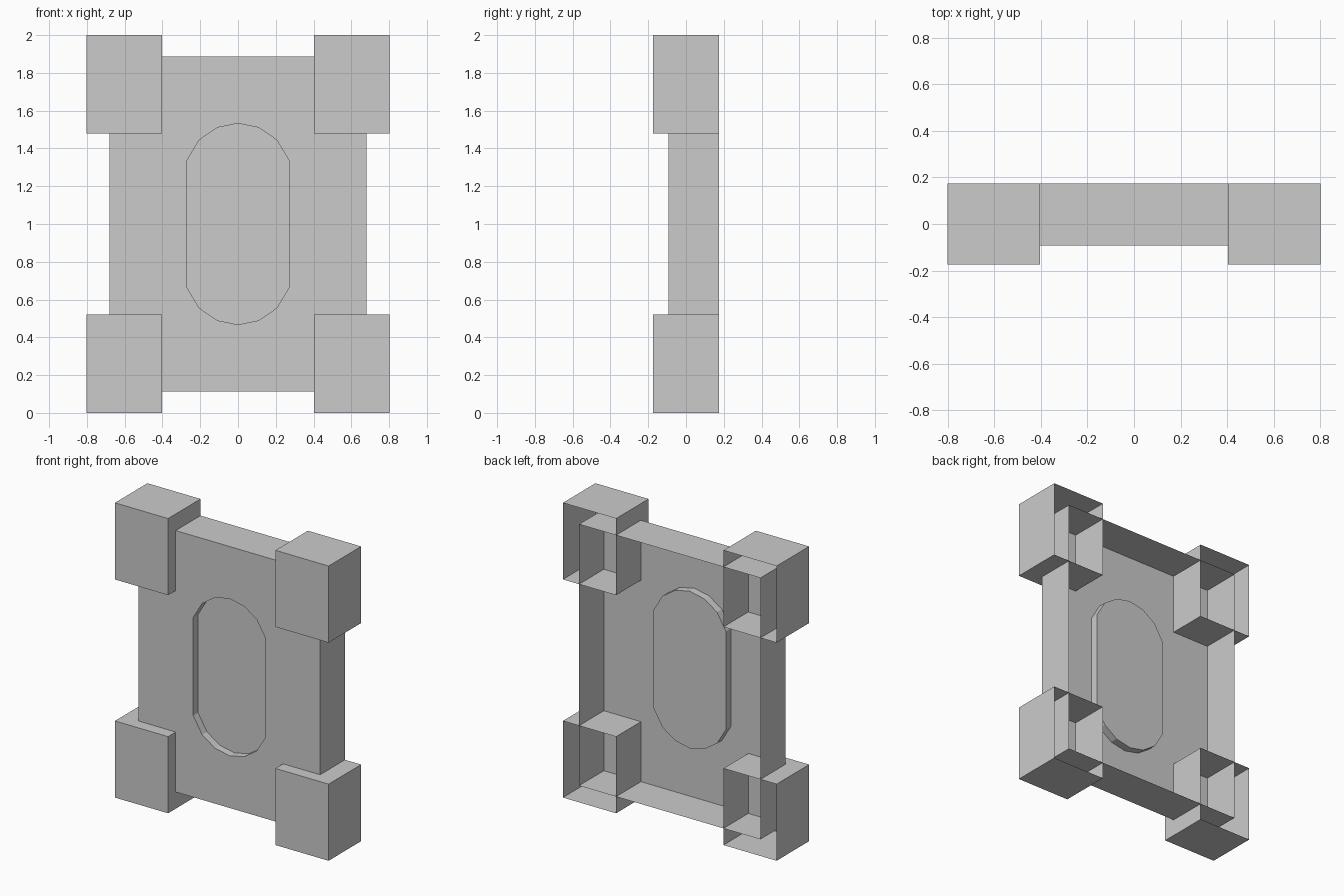
import bpy, bmesh

if "Cube" in bpy.data.objects:
    bpy.data.objects.remove(bpy.data.objects["Cube"])

BACK = 0.174      # open rear rim
PLATE = -0.092    # front face of the panel
FLOOR = -0.04     # floor of the oval recess
FRONT = -0.174    # front face of the corner blocks
MID = 1.0         # mid height


def finish(bm, name):
    bmesh.ops.recalc_face_normals(bm, faces=bm.faces[:])
    mesh = bpy.data.meshes.new(name)
    bm.to_mesh(mesh)
    bm.free()
    obj = bpy.data.objects.new(name, mesh)
    bpy.context.collection.objects.link(obj)
    return obj


def ring(bm, pts, y):
    return [bm.verts.new((x, y, z)) for x, z in pts]


def walls(bm, a, b):
    n = len(a)
    for i in range(n):
        j = (i + 1) % n
        bm.faces.new((a[i], a[j], b[j], b[i]))


def rect(x0, x1, z0, z1):
    return [(x0, z0), (x1, z0), (x1, z1), (x0, z1)]


# Oval outline, mirrored from one quarter
quarter = [(0.272, 0.333), (0.205, 0.445), (0.11, 0.51), (0, 0.533)]
upper = quarter + [(-x, z) for x, z in quarter[-2::-1]]
oval = [(x, MID + z) for x, z in upper] + [(-x, MID - z) for x, z in upper]

# Panel: open-backed shell with a recessed oval in the front plate
bm = bmesh.new()
outer = rect(-0.681, 0.681, 0.113, 1.887)
front = ring(bm, outer, PLATE)
walls(bm, front, ring(bm, outer, BACK))
lip = ring(bm, oval, PLATE)
base = ring(bm, oval, FLOOR)
walls(bm, lip, base)
bm.faces.new(base)
loops = []
for loop in (front, lip):
    for i, v in enumerate(loop):
        loops.append(bm.edges.get((v, loop[(i + 1) % len(loop)])))
bmesh.ops.triangle_fill(bm, edges=loops, use_beauty=True, use_dissolve=False,
                        normal=(0, -1, 0))
finish(bm, "panel")

# Corner blocks: open-backed boxes
for side, sx in (("left", -1), ("right", 1)):
    for level, z0 in (("lower", 0.0), ("upper", 1.48)):
        bm = bmesh.new()
        pts = rect(*sorted((sx * 0.403, sx * 0.802)), z0, z0 + 0.52)
        face = ring(bm, pts, FRONT)
        bm.faces.new(face)
        walls(bm, face, ring(bm, pts, BACK))
        finish(bm, f"{level}_{side}_corner_block")
